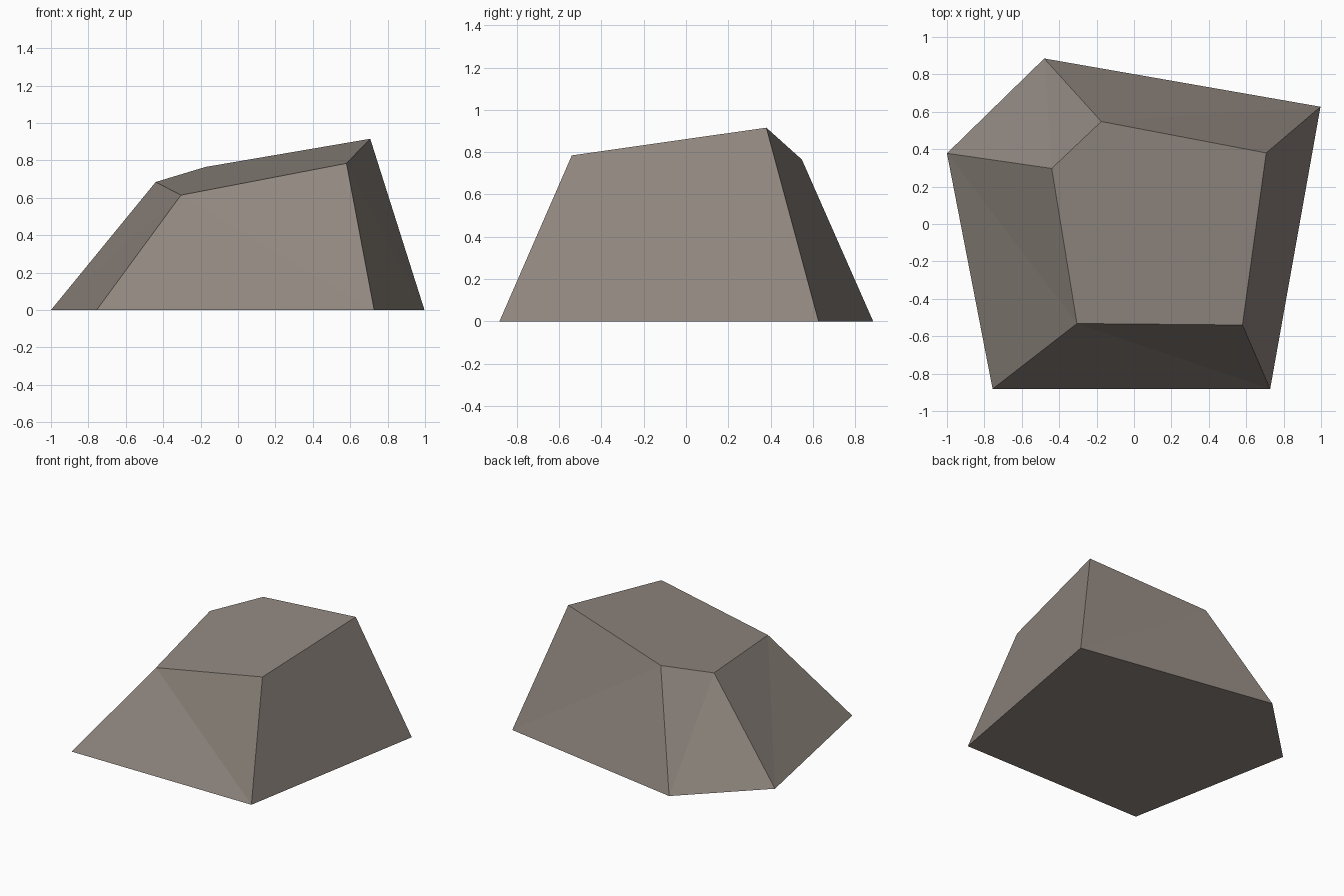
import bpy
import bmesh

if "Cube" in bpy.data.objects:
    bpy.data.objects.remove(bpy.data.objects["Cube"])

# Outline of the foot and of the sloping top, same corner order
foot = [(-0.48, 0.885), (0.997, 0.627), (0.728, -0.882), (-0.756, -0.882), (-1.0, 0.378)]
top = [(-0.175, 0.548), (0.707, 0.38), (0.58, -0.54), (-0.305, -0.532), (-0.44, 0.297)]


def top_height(x, y):
    """Tilted plane that cuts the rock off."""
    return 0.735 + 0.193 * x + 0.116 * y


bm = bmesh.new()
low = [bm.verts.new((x, y, 0)) for x, y in foot]
high = [bm.verts.new((x, y, top_height(x, y))) for x, y in top]

# Top and underside
bm.faces.new(high)
bm.faces.new(low)

# Slightly bent sides, each folded along one diagonal
fold_from_first_top = [True, False, False, True, True]
for i, first in enumerate(fold_from_first_top):
    j = (i + 1) % 5
    if first:
        tris = (low[i], low[j], high[i]), (low[j], high[j], high[i])
    else:
        tris = (low[i], low[j], high[j]), (low[i], high[j], high[i])
    for tri in tris:
        bm.faces.new(tri)
bmesh.ops.recalc_face_normals(bm, faces=bm.faces[:])

mesh = bpy.data.meshes.new("rock")
bm.to_mesh(mesh)
bm.free()

# Stone colour
stone = bpy.data.materials.new("warm grey stone")
stone.diffuse_color = (0.28, 0.242, 0.213, 1)
stone.use_nodes = True
stone.node_tree.nodes["Principled BSDF"].inputs["Base Color"].default_value = stone.diffuse_color
mesh.materials.append(stone)

rock = bpy.data.objects.new("rock", mesh)
bpy.context.collection.objects.link(rock)

# Fold direction of the front and left sides follows the front left ridge
# (front: top left to foot right, left: top front to foot back)
